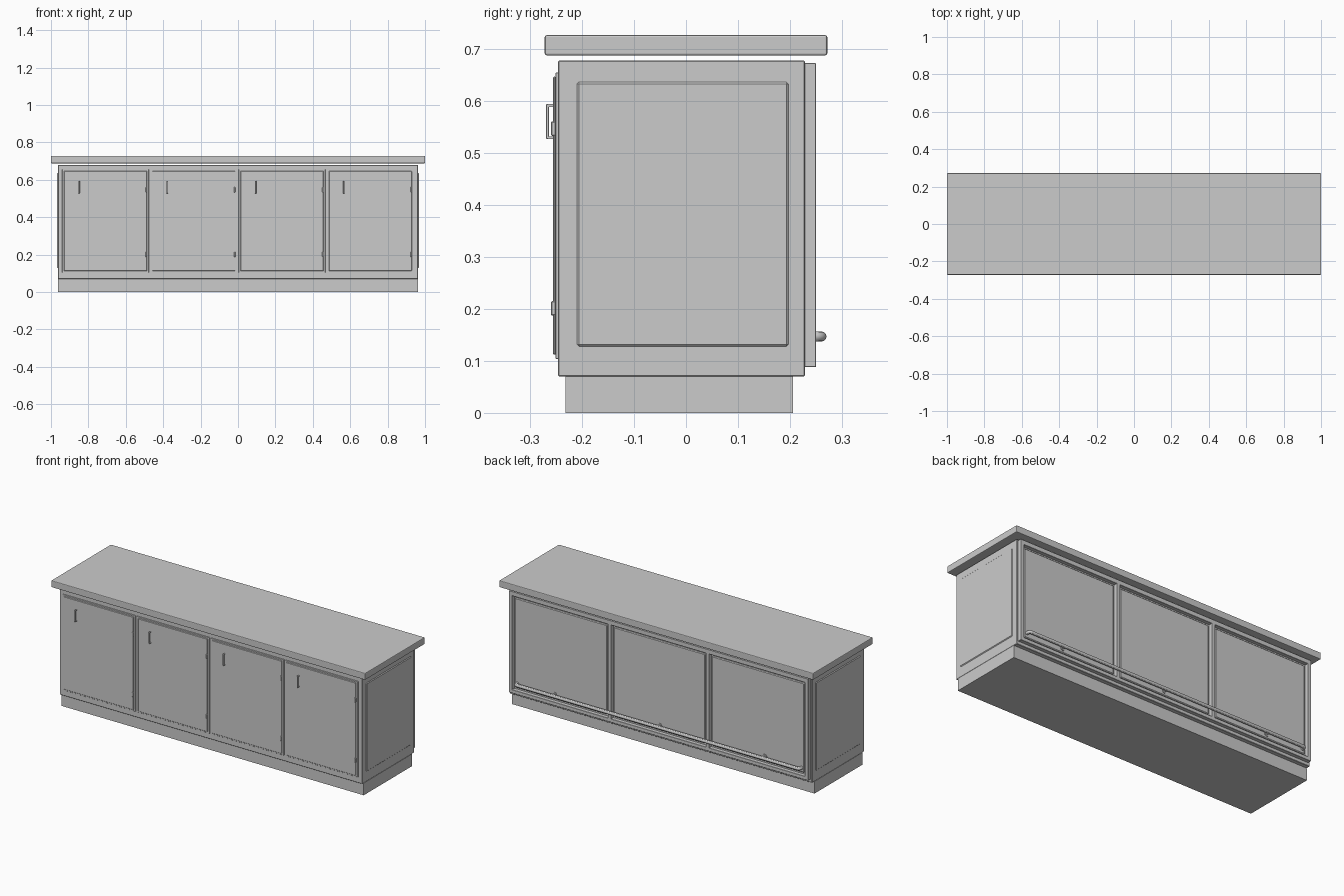
import bpy, math

if "Cube" in bpy.data.objects:
    bpy.data.objects.remove(bpy.data.objects["Cube"])

mat = bpy.data.materials.new("plain_grey")
mat.diffuse_color = (0.6, 0.6, 0.6, 1)
mat.use_nodes = True
mat.node_tree.nodes["Principled BSDF"].inputs["Base Color"].default_value = mat.diffuse_color


def box(name, lo, hi, bevel=0.0, segments=1):
    """Box between two corners, with optional bevelled edges."""
    (x0, y0, z0), (x1, y1, z1) = lo, hi
    verts = [(x, y, z) for x in (x0, x1) for y in (y0, y1) for z in (z0, z1)]
    faces = [(0, 1, 3, 2), (4, 6, 7, 5), (0, 4, 5, 1),
             (2, 3, 7, 6), (0, 2, 6, 4), (1, 5, 7, 3)]
    me = bpy.data.meshes.new(name)
    me.from_pydata(verts, [], faces)
    me.materials.append(mat)
    ob = bpy.data.objects.new(name, me)
    bpy.context.collection.objects.link(ob)
    if bevel:
        m = ob.modifiers.new("bevel", "BEVEL")
        m.width = bevel
        m.segments = segments
    return ob


def tube(name, points, radius):
    """Round smooth bar along a path of points."""
    cu = bpy.data.curves.new(name, "CURVE")
    cu.dimensions = "3D"
    cu.bevel_depth = radius
    cu.bevel_resolution = 4
    cu.use_fill_caps = True
    sp = cu.splines.new("POLY")
    sp.points.add(len(points) - 1)
    for p, co in zip(sp.points, points):
        p.co = (*co, 1)
    cu.materials.append(mat)
    ob = bpy.data.objects.new(name, cu)
    bpy.context.collection.objects.link(ob)
    bpy.ops.object.select_all(action="DESELECT")
    ob.select_set(True)
    bpy.context.view_layer.objects.active = ob
    bpy.ops.object.convert(target="MESH")
    bpy.ops.object.shade_smooth_by_angle()


# Main masses: floating top, carcass and recessed plinth
box("counter_top", (-1, -0.272, 0.688), (1, 0.272, 0.727), 0.004, 2)
box("carcass", (-0.963, -0.246, 0.07), (0.963, 0.229, 0.678), 0.002)
box("plinth", (-0.963, -0.232, 0), (0.963, 0.206, 0.07))

# Raised side panels
for side, s in (("left", -1), ("right", 1)):
    a, b = sorted((s * 0.958, s * 0.967))
    box(side + "_side_panel", (a, -0.21, 0.128), (b, 0.197, 0.637), 0.004)

# Four front doors with raised fields, handles and hinges
for i in range(4):
    x0 = -0.93 + i * 0.472
    x1 = x0 + 0.443
    n = f"door_{i + 1}"
    box(n, (x0 - 0.01, -0.251, 0.104), (x1 + 0.01, -0.244, 0.655), 0.001)
    box(n + "_field", (x0, -0.256, 0.112), (x1, -0.25, 0.647), 0.002)
    hx = x0 + 0.08
    box(n + "_handle_grip", (hx - 0.004, -0.269, 0.527),
        (hx + 0.004, -0.264, 0.594), 0.001)
    for j, z in enumerate((0.527, 0.589)):
        box(f"{n}_handle_post_{j + 1}", (hx - 0.004, -0.266, z),
            (hx + 0.004, -0.255, z + 0.005))
    for j, z in enumerate((0.187, 0.533)):
        box(f"{n}_hinge_{j + 1}", (x1 - 0.007, -0.26, z),
            (x1 + 0.001, -0.25, z + 0.028), 0.002)

# Back frame: bottom and top rails plus four stiles
Y0, Y1 = 0.227, 0.25
box("back_frame_bottom", (-0.953, Y0, 0.088), (0.953, Y1, 0.108), 0.001)
box("back_frame_top", (-0.953, Y0, 0.648), (0.953, Y1, 0.673), 0.001)
for i, (a, b) in enumerate(((-0.953, -0.933), (-0.322, -0.302),
                            (0.302, 0.322), (0.933, 0.953))):
    box(f"back_frame_stile_{i + 1}", (a, Y0, 0.1), (b, Y1, 0.66), 0.001)

# Three recessed back panels with a raised field
for i, (a, b) in enumerate(((-0.933, -0.322), (-0.302, 0.302), (0.322, 0.933))):
    box(f"back_panel_{i + 1}", (a + 0.012, Y0, 0.12), (b - 0.012, 0.24, 0.636), 0.004)

# Foot rail with ends curving into the back, on three brackets
X, YR, Z, R = 0.905, 0.261, 0.147, 0.0095
half = [(X, 0.238, Z)]
for k in range(7):
    t = math.radians(15 * k)
    half.append((X - 0.014 + 0.014 * math.cos(t), YR - 0.014 + 0.014 * math.sin(t), Z))
tube("foot_rail", half + [(-x, y, z) for x, y, z in reversed(half)], R)
for i in (-1, 0, 1):
    tube(f"rail_bracket_{i + 2}", [(i * 0.67, 0.236, Z), (i * 0.67, YR, Z)], 0.007)
    tube(f"rail_bracket_plate_{i + 2}", [(i * 0.67, 0.238, Z), (i * 0.67, 0.244, Z)], 0.015)
